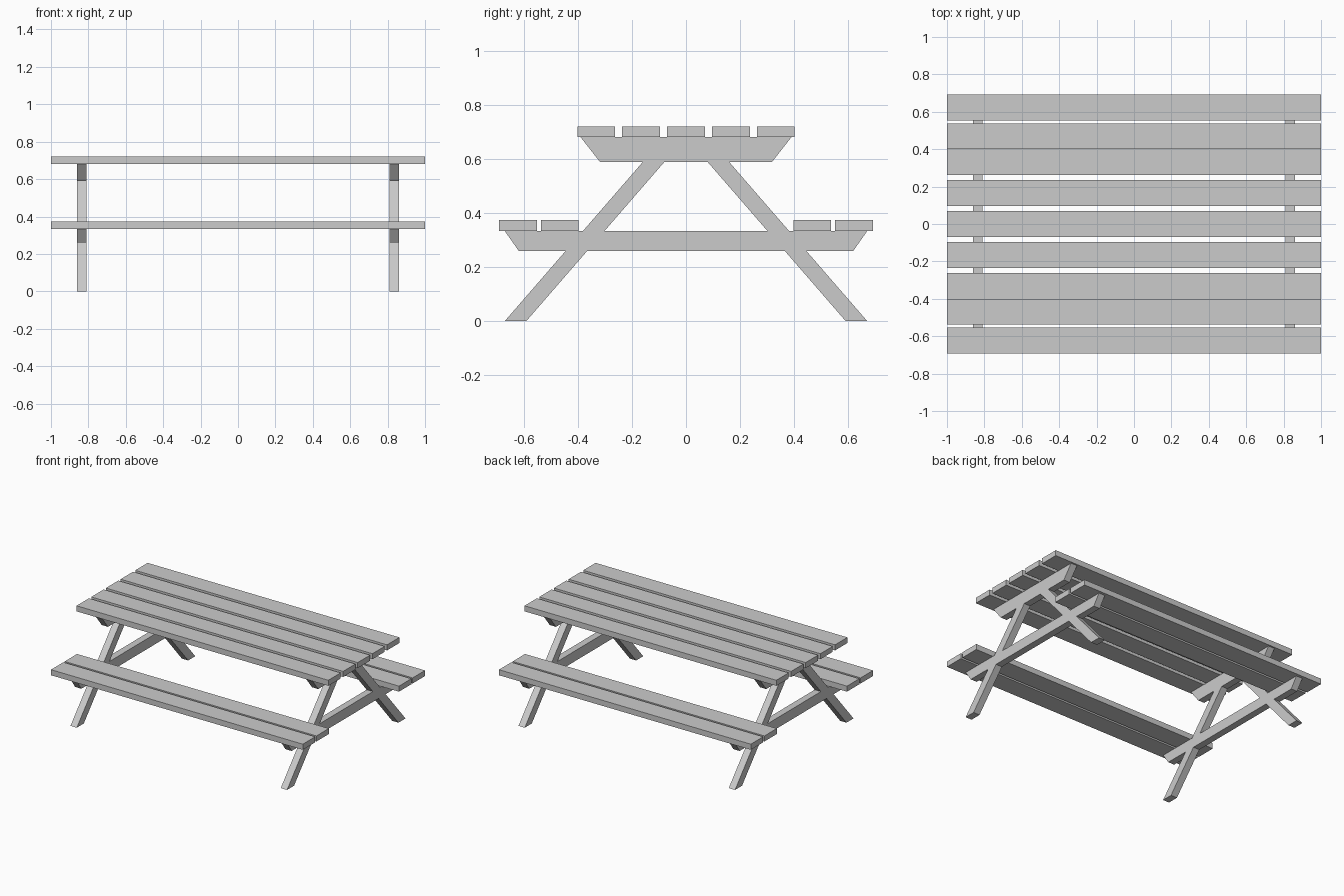
import bpy, bmesh

if "Cube" in bpy.data.objects:
    bpy.data.objects.remove(bpy.data.objects["Cube"])

TOP_Z, TOP_T = 0.722, 0.04        # table top surface and plank thickness
SEAT_Z, SEAT_T = 0.374, 0.04
PLANK_W = 0.14
RAIL_B, RAIL_T = 0.26, SEAT_Z - SEAT_T      # seat rail bottom / top
TOPRAIL_B, TOPRAIL_T = 0.589, TOP_Z - TOP_T


def make_object(name, bm):
    bmesh.ops.recalc_face_normals(bm, faces=bm.faces)
    me = bpy.data.meshes.new(name)
    bm.to_mesh(me)
    bm.free()
    ob = bpy.data.objects.new(name, me)
    bpy.context.collection.objects.link(ob)


def plank(name, y, top, thick):
    bm = bmesh.new()
    bmesh.ops.create_cube(bm, size=1)
    for v in bm.verts:
        v.co = (v.co.x * 2, y + v.co.y * PLANK_W, top - thick / 2 + v.co.z * thick)
    make_object(name, bm)


def leg_y(z):
    """Outer and inner edge of the slanted leg at height z."""
    shift = 0.511 * z / TOPRAIL_B
    return 0.672 - shift, 0.592 - shift


def end_frame(name, x):
    """Legs and both rails are flush, so they are one outline extruded along x."""
    (o0, i0), (o1, i1) = leg_y(0), leg_y(RAIL_B)
    (o2, i2), (o3, i3) = leg_y(RAIL_T), leg_y(TOPRAIL_B)
    shapes = [
        # seat rail
        [(-0.62, RAIL_B), (-o1, RAIL_B), (-i1, RAIL_B), (i1, RAIL_B), (o1, RAIL_B), (0.62, RAIL_B),
         (0.672, RAIL_T), (o2, RAIL_T), (i2, RAIL_T), (-i2, RAIL_T), (-o2, RAIL_T), (-0.672, RAIL_T)],
        # table top rail
        [(-0.318, TOPRAIL_B), (-o3, TOPRAIL_B), (-i3, TOPRAIL_B), (i3, TOPRAIL_B), (o3, TOPRAIL_B),
         (0.318, TOPRAIL_B), (0.391, TOPRAIL_T), (-0.391, TOPRAIL_T)],
    ]
    # lower and upper leg sections, mirrored
    for s in (-1, 1):
        for quad in ([(o0, 0), (i0, 0), (i1, RAIL_B), (o1, RAIL_B)],
                     [(o2, RAIL_T), (i2, RAIL_T), (i3, TOPRAIL_B), (o3, TOPRAIL_B)]):
            q = [(s * y, z) for y, z in quad]
            shapes.append(q if s < 0 else q[::-1])
    bm = bmesh.new()
    for shape in shapes:
        bm.faces.new([bm.verts.new((x - 0.025, y, z)) for y, z in shape])
    bmesh.ops.remove_doubles(bm, verts=bm.verts, dist=0.0005)
    bmesh.ops.recalc_face_normals(bm, faces=bm.faces)
    ext = bmesh.ops.extrude_face_region(bm, geom=bm.faces[:], use_keep_orig=True)
    verts = [g for g in ext["geom"] if isinstance(g, bmesh.types.BMVert)]
    bmesh.ops.translate(bm, verts=verts, vec=(0.05, 0, 0))
    make_object(name, bm)


# table top
for i in range(5):
    plank(f"table_plank_{i + 1}", (i - 2) * 0.1665, TOP_Z, TOP_T)

# benches
for side, s in (("front", -1), ("back", 1)):
    plank(f"{side}_seat_inner_plank", s * 0.468, SEAT_Z, SEAT_T)
    plank(f"{side}_seat_outer_plank", s * 0.623, SEAT_Z, SEAT_T)

# end frames
end_frame("left_end_frame", -0.835)
end_frame("right_end_frame", 0.835)
